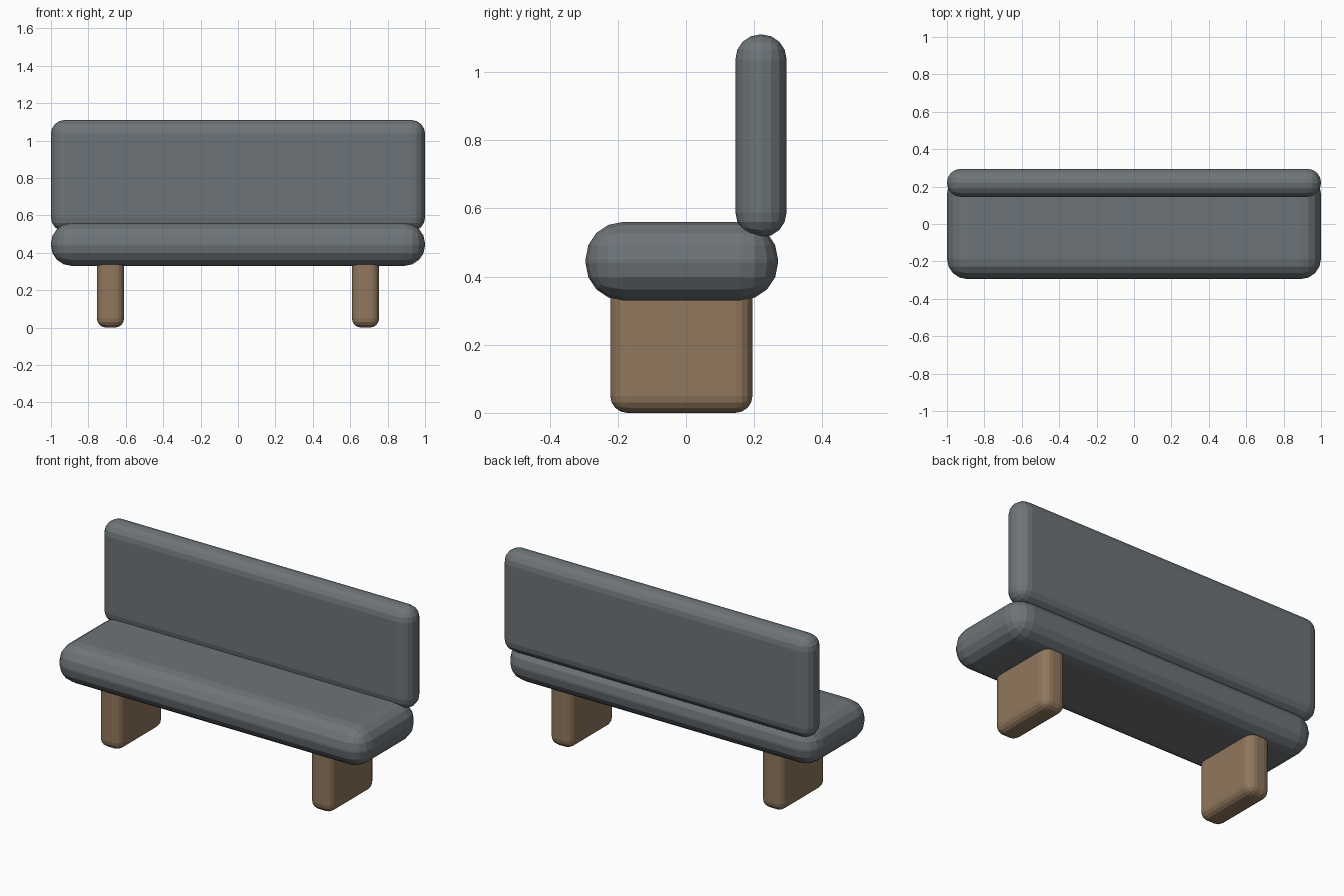
import bpy
import bmesh
from mathutils import Vector

if "Cube" in bpy.data.objects:
    bpy.data.objects.remove(bpy.data.objects["Cube"], do_unlink=True)


def make_material(name, color):
    mat = bpy.data.materials.new(name)
    mat.use_nodes = True
    mat.diffuse_color = (*color, 1)
    mat.node_tree.nodes["Principled BSDF"].inputs["Base Color"].default_value = (*color, 1)
    return mat


def rounded_box(name, low, high, radius, segments, mat):
    """Box between two corners with all edges rounded."""
    low, high = Vector(low), Vector(high)
    size, centre = high - low, (low + high) / 2
    bm = bmesh.new()
    bmesh.ops.create_cube(bm, size=1)
    for v in bm.verts:
        v.co = Vector(a * b for a, b in zip(v.co, size))
    bmesh.ops.bevel(bm, geom=bm.edges[:], offset=radius, segments=segments,
                    profile=0.5, affect='EDGES', clamp_overlap=True)
    mesh = bpy.data.meshes.new(name)
    bm.to_mesh(mesh)
    bm.free()
    mesh.materials.append(mat)
    obj = bpy.data.objects.new(name, mesh)
    obj.location = centre
    bpy.context.collection.objects.link(obj)
    return obj


grey = make_material("grey upholstery", (0.155, 0.175, 0.188))
wood = make_material("brown wood", (0.28, 0.185, 0.11))

# Cushions
rounded_box("seat", (-1, -0.295, 0.33), (1, 0.27, 0.56), 0.11, 4, grey)
rounded_box("backrest", (-1, 0.145, 0.515), (1, 0.295, 1.11), 0.073, 4, grey)

# Slab legs, tops tucked into the seat
for side, x in (("left", 0.682), ("right", -0.682)):
    rounded_box(side + "_leg", (x - 0.073, -0.222, 0), (x + 0.073, 0.195, 0.42),
                0.05, 4, wood)
